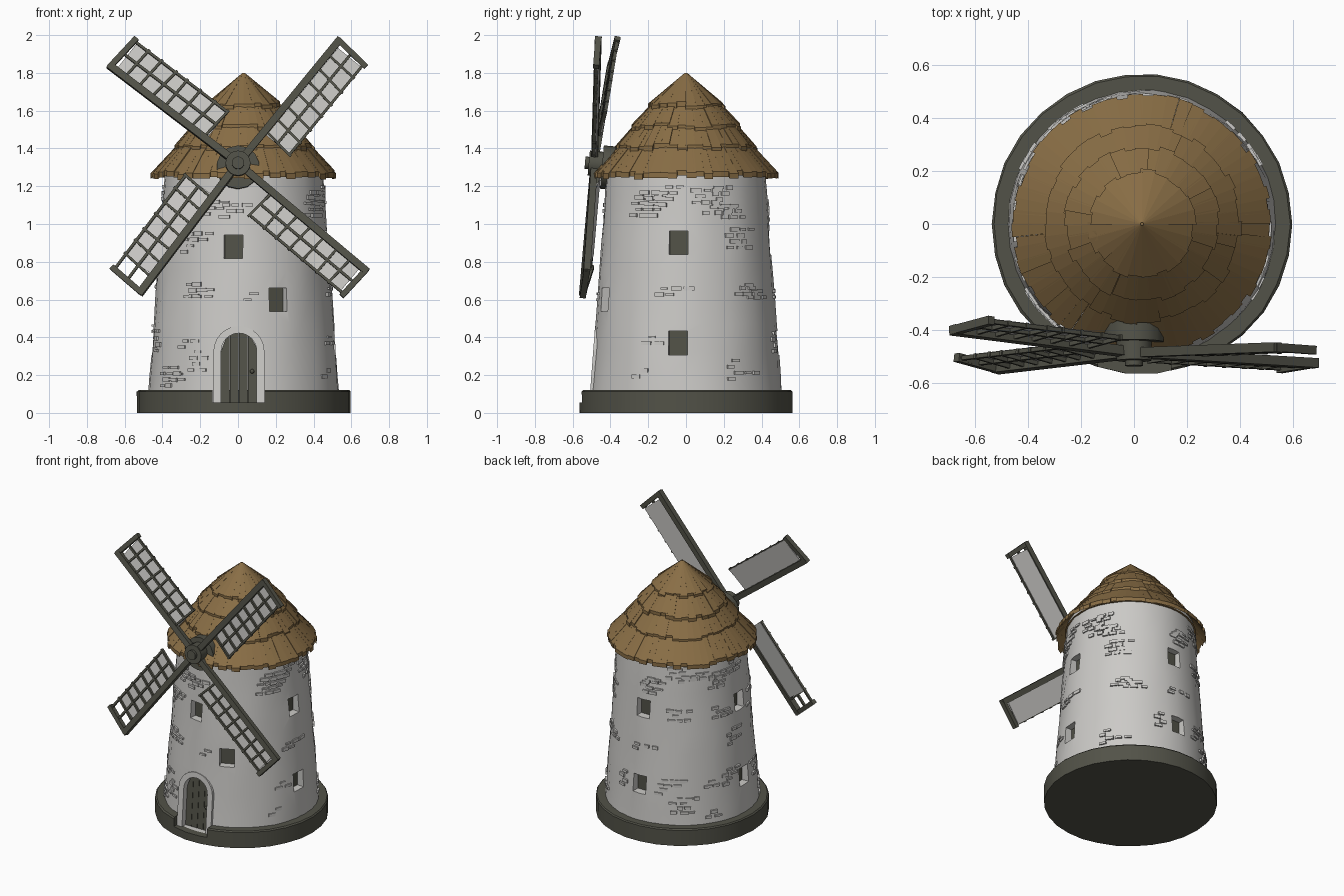
import bpy, bmesh, math, random
from mathutils import Vector, Matrix

random.seed(7)
old = bpy.data.objects.get("Cube")
if old:
    bpy.data.objects.remove(old, do_unlink=True)

CX = 0.03                      # tower axis
UP = Vector((0, 0, 1))


def material(name, rgb):
    m = bpy.data.materials.new(name)
    m.use_nodes = True
    m.diffuse_color = (*rgb, 1)
    m.node_tree.nodes["Principled BSDF"].inputs["Base Color"].default_value = (*rgb, 1)
    return m


PLASTER = material("pale plaster", (0.60, 0.59, 0.57))
DARK = material("dark weathered wood", (0.085, 0.085, 0.065))
THATCH = material("straw thatch", (0.25, 0.155, 0.06))


def finish(name, bm, mat, smooth=None):
    bmesh.ops.recalc_face_normals(bm, faces=bm.faces)
    me = bpy.data.meshes.new(name)
    bm.to_mesh(me)
    bm.free()
    me.materials.append(mat)
    ob = bpy.data.objects.new(name, me)
    bpy.context.collection.objects.link(ob)
    if smooth:
        shade(ob, smooth)
    return ob


def activate(ob):
    bpy.ops.object.select_all(action='DESELECT')
    ob.select_set(True)
    bpy.context.view_layer.objects.active = ob


def shade(ob, degrees):
    activate(ob)
    bpy.ops.object.shade_smooth_by_angle(angle=math.radians(degrees))


def carve(ob, bm):
    cutter = finish("cutter", bm, PLASTER)
    cutter.hide_render = True
    mod = ob.modifiers.new("carve", 'BOOLEAN')
    mod.operation, mod.solver, mod.object = 'DIFFERENCE', 'EXACT', cutter
    activate(ob)
    bpy.ops.object.modifier_apply(modifier=mod.name)
    bpy.data.objects.remove(cutter, do_unlink=True)


def beam(bm, a, b, width, depth, normal):
    """Box running from a to b, with its depth along the normal."""
    d = b - a
    side = d.cross(normal).normalized()
    n = side.cross(d).normalized()
    m = Matrix((side * width, d, n * depth)).transposed().to_4x4()
    m.translation = (a + b) / 2
    bmesh.ops.create_cube(bm, size=1, matrix=m)


def radial(az):
    return Vector((math.cos(az), math.sin(az), 0))


def wall_r(z):
    return 0.505 - 0.075 * (z - 0.12)


def wall_box(bm, az, z, w, h, depth, offset=0):
    """Box facing outward, centred on the wall surface plus an offset."""
    out = radial(az)
    c = Vector((CX, 0, z)) + out * (wall_r(z) + offset)
    beam(bm, c - UP * h / 2, c + UP * h / 2, w, depth, out)


def lathe(bm, profile, sides, jitter):
    rings = []
    for r, z in profile:
        ring = []
        for i in range(sides):
            p = radial(math.tau * i / sides) * (r + random.uniform(-jitter, jitter))
            ring.append(bm.verts.new((CX + p.x, p.y, z)))
        rings.append(ring)
    for lo, hi in zip(rings, rings[1:]):
        for i in range(sides):
            j = (i + 1) % sides
            bm.faces.new((lo[i], lo[j], hi[j], hi[i]))
    bm.faces.new(rings[0][::-1])
    bm.faces.new(rings[-1])


def arch(half, top, bottom=0.055, steps=12):
    spring = top - half
    curve = [(half * math.cos(math.pi * i / steps), spring + half * math.sin(math.pi * i / steps))
             for i in range(steps + 1)]
    return [(half, bottom)] + curve + [(-half, bottom)]


def prism(bm, quads, y0, y1, lean=0.075):
    """Extrude outlines in x and z along y, leaning back with the wall."""
    for outline in quads:
        front, back = ([bm.verts.new((x + 0.005, y + lean * z, z)) for x, z in outline] for y in (y0, y1))
        bm.faces.new(front)
        bm.faces.new(back[::-1])
        for i in range(len(front)):
            j = (i + 1) % len(front)
            bm.faces.new((front[i], back[i], back[j], front[j]))


# Stone base with a notch in front of the door
bm = bmesh.new()
lathe(bm, [(0.566, 0), (0.566, 0.112), (0.558, 0.12)], 30, 0.002)
base = finish("stone_base", bm, DARK)
bm = bmesh.new()
beam(bm, Vector((0.002, -0.55, 0.055)), Vector((0.002, -0.55, 0.2)), 0.275, 0.19, Vector((0, -1, 0)))
carve(base, bm)
shade(base, 25)

# Tower wall, carved for windows and door
WINDOWS = [(-97, 0.88), (-67, 0.6)] + [(az, z) for az in (-5, 90, 182) for z in (0.9, 0.37)]
bm = bmesh.new()
levels = [0.05 + 1.27 * i / 9 for i in range(10)]
lathe(bm, [(wall_r(z), z) for z in levels], 36, 0.004)
tower = finish("tower_wall", bm, PLASTER)
bm = bmesh.new()
for az, z in WINDOWS:
    wall_box(bm, math.radians(az), z, 0.1, 0.125, 0.12)
prism(bm, [arch(0.094, 0.422)], -0.6, -0.455)
carve(tower, bm)
shade(tower, 22)

bm = bmesh.new()
for az, z in WINDOWS:
    wall_box(bm, math.radians(az), z, 0.104, 0.129, 0.008, -0.056)
finish("window_panes", bm, DARK)

# Door, handle and arched surround
bm = bmesh.new()
for i in range(4):             # planks following the arch
    a, b = -0.094 + 0.047 * i, -0.049 + 0.047 * i
    tops = [(x, 0.328 + math.sqrt(max(0, 0.094 ** 2 - x * x))) for x in (b, (a + b) / 2, a)]
    prism(bm, [[(a, 0.055), (b, 0.055)] + tops], -0.475, -0.45)
finish("door", bm, DARK)
bm = bmesh.new()
bmesh.ops.create_icosphere(bm, subdivisions=2, radius=0.012, matrix=Matrix.Translation((0.075, -0.467, 0.22)))
finish("door_handle", bm, DARK, 40)

outer, inner = arch(0.135, 0.46), arch(0.094, 0.422)
bm = bmesh.new()
prism(bm, [(outer[i], outer[i + 1], inner[i + 1], inner[i]) for i in range(len(outer) - 1)], -0.516, -0.43)
bmesh.ops.remove_doubles(bm, verts=bm.verts, dist=0.0005)
finish("door_surround", bm, PLASTER, 30)

# Exposed bricks in small clusters
bm = bmesh.new()
for cluster in range(46):
    az0 = random.uniform(0, math.tau)
    z0 = random.choice((0.17, 0.2, 0.35, 0.62, 0.85, 1.05, 1.12)) + random.uniform(-0.03, 0.03)
    for row in range(random.randint(2, 4)):
        for col in range(random.randint(1, 3)):
            az = az0 + (col + 0.5 * (row % 2)) * 0.13 + random.uniform(-0.02, 0.02)
            z = z0 + row * 0.032
            near = any(abs(math.remainder(az - math.radians(wa), math.tau)) < 0.19 and abs(z - wz) < 0.085
                       for wa, wz in WINDOWS)
            door = abs(math.remainder(az + math.pi / 2, math.tau)) < 0.4 and z < 0.5
            if not near and not door:
                wall_box(bm, az, z, random.uniform(0.035, 0.058), random.uniform(0.012, 0.024), 0.016)
finish("exposed_bricks", bm, PLASTER)

# Thatched roof: solid core and four courses of ragged bundles
bm = bmesh.new()
lathe(bm, [(0.43, 1.28), (0.33, 1.41), (0.25, 1.52), (0.16, 1.64), (0.012, 1.785)], 32, 0)
finish("roof_core", bm, THATCH)


def bundle(bm, a0, a1, top, low, thick):
    quads = []
    for (r, z), t in ((top, thick * 0.4), (low, thick)):
        quads.append([bm.verts.new(Vector((CX, 0, z + dz)) + radial(a) * r)
                      for a, dz in ((a0, 0), (a1, 0), (a1, -t), (a0, -t))])
    p, q = quads
    bm.faces.new(p)
    bm.faces.new(q[::-1])
    for i in range(4):
        j = (i + 1) % 4
        bm.faces.new((p[i], q[i], q[j], p[j]))


COURSES = [(0.345, 1.425, 0.485, 1.275, 64), (0.265, 1.535, 0.37, 1.415, 50),
           (0.175, 1.645, 0.29, 1.525, 38), (0.006, 1.80, 0.2, 1.635, 24)]
bm = bmesh.new()
for r0, z0, r1, z1, count in COURSES:
    swell = 0
    for i in range(count):
        if i % 3 == 0:
            swell = random.uniform(-0.006, 0.006)
        step = math.tau / count
        a0 = step * (i + random.uniform(-0.15, 0.05))
        a1 = step * (i + 1 + random.uniform(0, 0.2))
        reach = random.uniform(-0.008, 0.01)
        bundle(bm, a0, a1, (r0, z0 + swell * (r0 > 0.1)), (r1 + reach, z1 - reach + swell), 0.028)
finish("thatch_courses", bm, THATCH)

# Axle housing and hub, tilted slightly back
hub = Vector((0, -0.485, 1.32))
axis = Vector((0, -1, 0.09)).normalized()
turn = axis.to_track_quat('Z', 'Y').to_matrix().to_4x4()


def drum(name, radius, start, end, sides, drop=0):
    bm = bmesh.new()
    place = Matrix.Translation(hub + axis * (start + end) / 2 - UP * drop) @ turn
    bmesh.ops.create_cone(bm, cap_ends=True, segments=sides, radius1=radius, radius2=radius,
                          depth=end - start, matrix=place)
    finish(name, bm, DARK, 35)


drum("axle_housing", 0.115, -0.25, -0.04, 14, 0.015)
drum("hub", 0.066, -0.06, 0.03, 20)
drum("hub_cap", 0.033, 0.03, 0.05, 16)

# Four sails: spar tip, outer corner tip, and how far the cloth reaches
SAILS = {
    "upper_left_sail": ((0.535, -0.465, 1.972), (0.67, -0.475, 1.84), 0.97),
    "upper_right_sail": ((-0.675, -0.40, 1.835), (-0.545, -0.365, 1.975), 0.97),
    "lower_right_sail": ((-0.515, -0.545, 0.64), (-0.66, -0.505, 0.765), 0.88),
    "lower_left_sail": ((0.675, -0.525, 0.755), (0.555, -0.545, 0.625), 0.97),
}
for name, (tip, corner, reach) in SAILS.items():
    e = Vector(tip) - hub
    w = Vector(corner) - Vector(tip)
    n = w.cross(e).normalized()
    n = n if n.y < 0 else -n

    def at(u, v, lift=0):
        return hub + e * u + w * v + n * lift

    bm = bmesh.new()
    beam(bm, at(0, 0), at(1.015, 0), 0.038, 0.036, n)
    beam(bm, at(1, -0.05), at(1, 1.06), 0.03, 0.032, n)
    for v in (0.5, 0.96):
        beam(bm, at(0.27, v), at(1, v), 0.014, 0.016, n)
    for i in range(8):
        u = 0.27 + 0.103 * i
        beam(bm, at(u, 0), at(u + random.uniform(-0.01, 0.01), 1.02), 0.013, 0.02, n)
    finish(name + "_frame", bm, DARK)

    bm = bmesh.new()
    beam(bm, at(0.26, 0.54, -0.008), at(reach, 0.54, -0.008), w.length * 0.86, 0.006, n)
    finish(name + "_cloth", bm, PLASTER)
